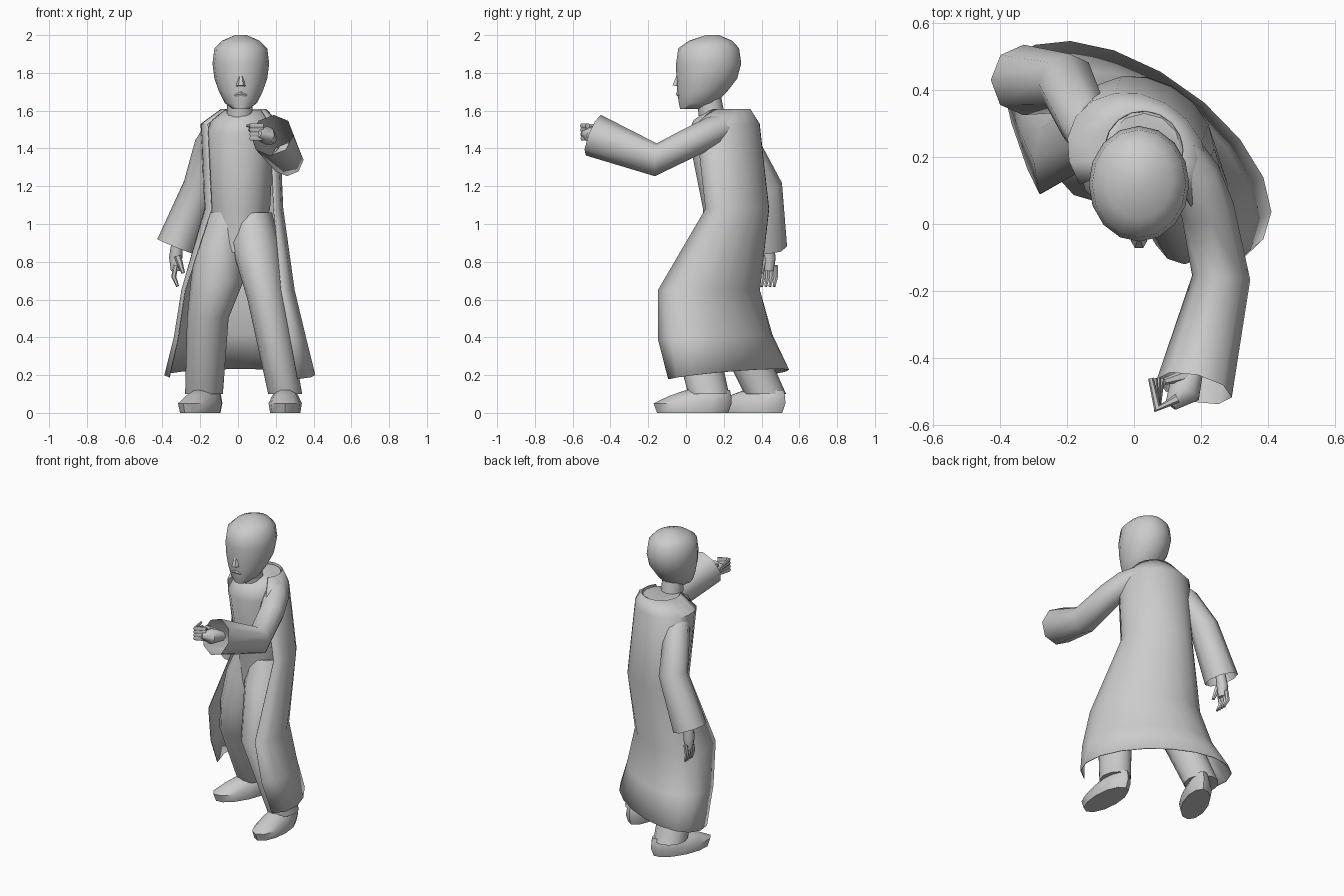
import bpy, bmesh, math
from mathutils import Vector

cube = bpy.data.objects.get("Cube")
if cube:
    bpy.data.objects.remove(cube, do_unlink=True)

grey = bpy.data.materials.new("clay grey")
grey.use_nodes = True
tone = (.6, .6, .6, 1)
grey.diffuse_color = tone
grey.node_tree.nodes["Principled BSDF"].inputs["Base Color"].default_value = tone


def skin(name, rings, closed=True, end_cap=True):
    """Join rings of points into one smooth surface."""
    bm = bmesh.new()
    loops = [[bm.verts.new(point) for point in ring] for ring in rings]
    count = len(loops[0])
    for low, high in zip(loops, loops[1:]):
        for i in range(count if closed else count - 1):
            j = (i + 1) % count
            bm.faces.new((low[i], low[j], high[j], high[i]))
    if closed:
        bm.faces.new(reversed(loops[0]))
        if end_cap:
            bm.faces.new(loops[-1])
    bmesh.ops.recalc_face_normals(bm, faces=bm.faces)
    mesh = bpy.data.meshes.new(name)
    bm.to_mesh(mesh)
    bm.free()
    mesh.materials.append(grey)
    obj = bpy.data.objects.new(name, mesh)
    bpy.context.collection.objects.link(obj)
    bpy.ops.object.select_all(action='DESELECT')
    obj.select_set(True)
    bpy.context.view_layer.objects.active = obj
    bpy.ops.object.shade_smooth_by_angle(angle=math.radians(50))
    return obj


def turn(sides):
    """Cosine and sine of evenly spaced angles around a circle."""
    angles = [math.tau * i / sides for i in range(sides)]
    return [(math.cos(angle), math.sin(angle)) for angle in angles]


def stack(name, sections, depth=1.0, sides=12):
    """Level ellipses given by centre and half width, all with one depth ratio."""
    rings = [[(x + r * s, y - r * depth * c, z) for c, s in turn(sides)]
             for x, y, z, r in sections]
    return skin(name, rings)


def tube(name, path, up=Vector((0, 0, 1)), sides=8, end_cap=True):
    """Circles square to a path of points and radii."""
    centres = [Vector(section[:3]) for section in path]
    last = len(path) - 1
    rings = []
    for i, centre in enumerate(centres):
        along = (centres[min(i + 1, last)] - centres[max(i - 1, 0)]).normalized()
        across = along.cross(up).normalized()
        over = across.cross(along)
        radius = path[i][3]
        rings.append([centre + (across * c + over * s) * radius for c, s in turn(sides)])
    return skin(name, rings, end_cap=end_cap)


# Head, nose and neck
middle = .015
egg = [(.02, 1.61, .045), (.06, 1.64, .085), (.085, 1.7, .115), (.11, 1.77, .14),
       (.12, 1.85, .15), (.12, 1.93, .14), (.13, 1.97, .1), (.14, 2, .03)]
stack("head", [(middle, y, z, r) for y, z, r in egg], depth=1.15, sides=16)
tube("nose", [(middle, -.04, 1.79, .01), (middle, -.05, 1.73, .025)], sides=6)
tube("lips", [(middle - .03, -.03, 1.68, .01), (middle, -.04, 1.69, .014),
              (middle + .03, -.03, 1.68, .01)], sides=6)
stack("neck", [(.01, .14, 1.55, .07), (.01, .12, 1.68, .065)])

# Shirt, closed over the shoulders
stack("shirt", [(0, .2, .85, .1), (.01, .25, 1.08, .16), (.01, .19, 1.48, .18),
                (.02, .2, 1.55, .16), (.03, .22, 1.6, .11)])

# Long open coat: centre, half width, half depth; wider rings twist further
coat_rings = []
for x, y, z, width, depth in [(.01, .22, .2, .4, .27), (.01, .14, .4, .35, .29),
                              (0, .1, .65, .3, .28), (.03, .25, 1.08, .21, .19),
                              (.01, .2, 1.53, .21, .19), (.03, .22, 1.61, .12, .12)]:
    skirt = width > .25
    skew = 1.6 * width - .18
    lift = max(0, width - .3) / 3
    right_edge = math.radians(110 if skirt else 125)
    left_edge = math.radians(130)
    ring = []
    for i in range(13):
        angle = -right_edge + (right_edge + left_edge) * i / 12
        out, back = width * math.sin(angle), math.cos(angle)
        ring.append((x + out, y + depth * back - skew * out, z + lift * back))
    coat_rings.append(ring)
coat = skin("coat", coat_rings, closed=False)
cloth = coat.modifiers.new("cloth thickness", 'SOLIDIFY')
cloth.thickness = .005

# Sleeves, open at the cuffs
backward = Vector((0, 1, 0))
tube("left_sleeve", [(.13, .22, 1.52, .07), (.18, .14, 1.49, .08), (.22, .04, 1.44, .08),
                     (.26, -.16, 1.34, .087), (.18, -.49, 1.47, .115)], end_cap=False)
tube("right_sleeve", [(-.1, .21, 1.53, .06), (-.15, .31, 1.42, .08), (-.2, .42, 1.2, .09),
                      (-.33, .43, .88, .105)], up=backward, end_cap=False)

# Trouser legs
stack("left_trouser_leg", [(.07, .24, 1.06, .11), (.09, .18, .9, .13), (.15, 0, .6, .1),
                           (.25, .12, .1, .09)], depth=1.2)
stack("right_trouser_leg", [(-.04, .24, 1.06, .11), (-.09, .24, .9, .13), (-.11, .22, .7, .14),
                            (-.16, .23, .5, .11), (-.18, .42, .1, .1)], depth=1.1)

# Shoes, turned outward on the trailing foot
for side, place, yaw in [("left", (.25, .035, 0), 0), ("right", (-.2, .34, 0), -.45)]:
    shoe = stack(side + "_shoe", [(0, 0, 0, .08), (0, 0, .05, .088), (0, .04, .09, .07),
                                  (0, .08, .12, .05)], depth=2.35)
    shoe.location = place
    shoe.rotation_euler.z = yaw

# Palms and thumbs
tube("left_palm", [(.18, -.42, 1.45, .03), (.15, -.5, 1.47, .05), (.11, -.54, 1.48, .02)])
tube("left_thumb", [(.16, -.45, 1.48, .02), (.09, -.47, 1.51, .01)], sides=6)
tube("right_palm", [(-.32, .43, .92, .03), (-.33, .44, .82, .035), (-.33, .44, .75, .025)],
     up=backward)
tube("right_thumb", [(-.32, .41, .83, .02), (-.29, .4, .74, .01)], up=backward, sides=6)

# Fingers: the left ones curl inward, the right ones hang
for i in range(4):
    step = .022 * i
    level = 1.52 - step
    tube(f"left_finger_{i + 1}", [(.13, -.52, level, .014), (.07, -.55, level, .014),
                                  (.05 + step / 2, -.46, level, .008)], sides=6)
    row = .41 + step
    tube(f"right_finger_{i + 1}", [(-.33, row, .78, .014), (-.34, row, .72, .013),
                                   (-.32, row - .01, .67, .008)], up=backward, sides=6)
